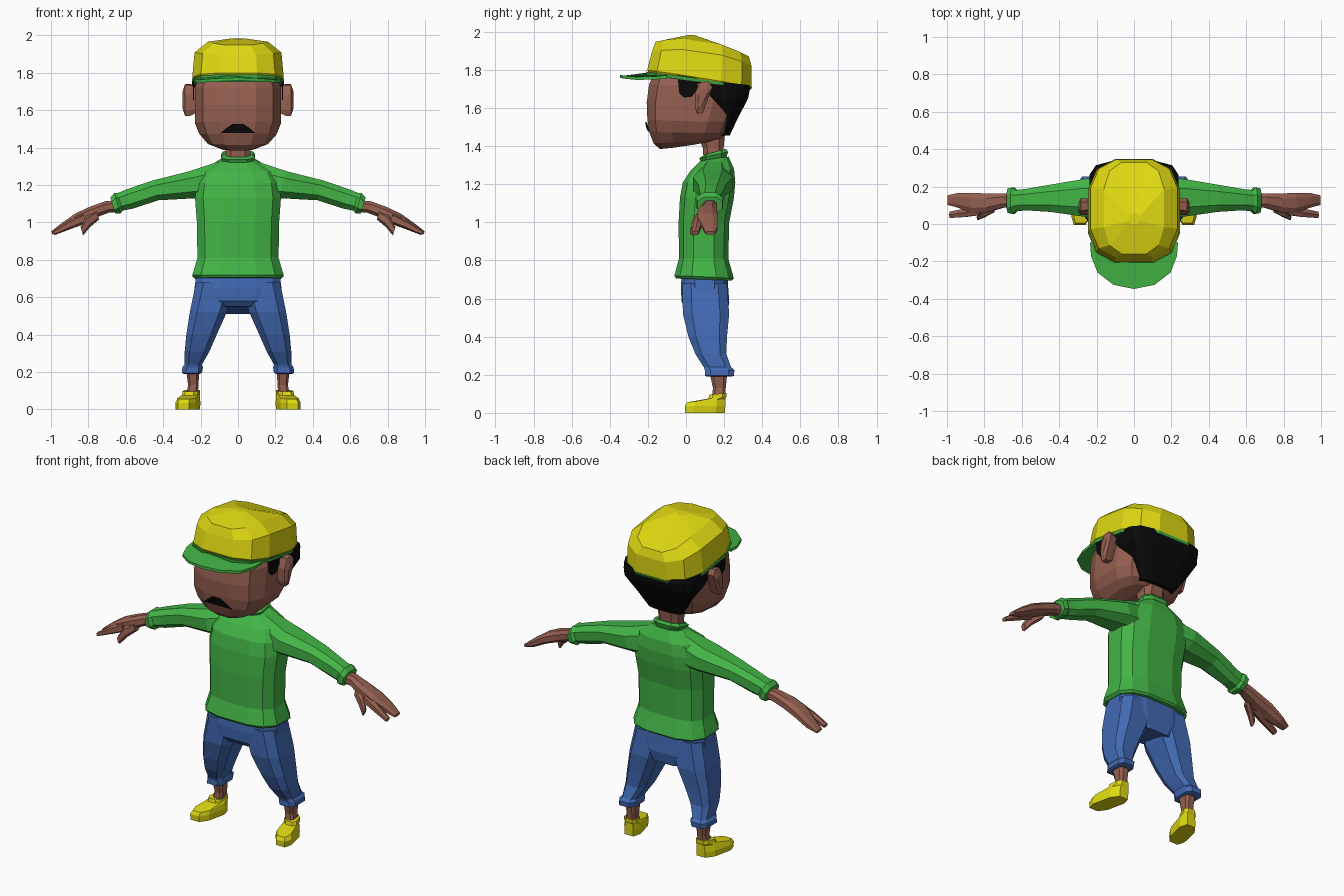
import bpy, bmesh, math


def material(name, rgb):
    m = bpy.data.materials.new(name)
    m.diffuse_color = (*rgb, 1)
    return m


YELLOW = material("cap_yellow", (0.74, 0.69, 0.006))
GREEN = material("shirt_green", (0.055, 0.46, 0.06))
BLUE = material("denim_blue", (0.055, 0.145, 0.46))
SKIN = material("brown_skin", (0.30, 0.115, 0.08))
BLACK = material("hair_black", (0.003, 0.003, 0.003))


def oval(n, p):
    """Unit rounded-square outline with flat sides facing the axes."""
    pts = []
    for i in range(n):
        a = 2 * math.pi * (i + 0.5) / n
        c, s = math.cos(a), math.sin(a)
        pts.append((math.copysign(abs(c) ** (2 / p), c),
                    math.copysign(abs(s) ** (2 / p), s)))
    return pts


def level(y0, y1, hw, zf, zm=None, zb=None, cx=0, shear=0, n=12, p=3):
    """Near-horizontal ring; heights given at its front, middle and back."""
    zm = zf if zm is None else zm
    zb = zm if zb is None else zb
    cy, ry = (y0 + y1) / 2, (y1 - y0) / 2
    ring = []
    for u, v in oval(n, p):
        z = zm + (zb - zf) / 2 * v + ((zf + zb) / 2 - zm) * v * v
        ring.append((cx + hw * u + shear * ry * v, cy + ry * v, z))
    return ring


def upright(x, y0, y1, z0, z1, lean=0.3, n=8, p=2.5):
    """Ring across a limb that runs outwards along x."""
    cy, cz, ry, rz = (y0 + y1) / 2, (z0 + z1) / 2, (y1 - y0) / 2, (z1 - z0) / 2
    return [(x + lean * rz * v, cy + ry * u, cz + rz * v) for u, v in oval(n, p)]


def loft(name, rings, mat, mirror=False):
    bm = bmesh.new()
    rows = [[bm.verts.new(c) for c in r] for r in rings]
    n = len(rows[0])
    for a, b in zip(rows, rows[1:]):
        for i in range(n):
            j = (i + 1) % n
            bm.faces.new((a[i], a[j], b[j], b[i]))
    bm.faces.new(rows[0])
    bm.faces.new(rows[-1])
    bmesh.ops.recalc_face_normals(bm, faces=bm.faces)
    me = bpy.data.meshes.new(name)
    bm.to_mesh(me)
    bm.free()
    me.materials.append(mat)
    ob = bpy.data.objects.new(name, me)
    bpy.context.collection.objects.link(ob)
    if mirror:
        ob.modifiers.new("Mirror", "MIRROR").use_mirror_merge = False
    return ob


# Shirt body, with a flared hem and sloping shoulders
loft("shirt_body", [
    level(-0.055, 0.245, 0.235, 0.705, 0.70, 0.695),
    level(-0.065, 0.255, 0.25, 0.72, 0.715, 0.705),
    level(-0.04, 0.225, 0.222, 0.81),
    level(-0.042, 0.23, 0.225, 1.0),
    level(-0.035, 0.255, 0.235, 1.13),
    level(-0.02, 0.262, 0.225, 1.21),
    level(0.02, 0.255, 0.19, 1.27, 1.28, 1.28),
    level(0.07, 0.225, 0.095, 1.32, 1.335, 1.345)], GREEN)

# Collar and neck
loft("collar", [
    level(0.08, 0.215, 0.08, 1.31, 1.325, 1.34, n=8),
    level(0.065, 0.225, 0.097, 1.335, 1.355, 1.37, n=8),
    level(0.08, 0.215, 0.085, 1.345, 1.37, 1.385, n=8)], GREEN)
loft("neck", [level(0.09, 0.205, 0.072, 1.32, n=8),
              level(0.085, 0.20, 0.07, 1.39, n=8),
              level(0.05, 0.21, 0.08, 1.48, n=8)], SKIN)

# Sleeves with flared cuffs
loft("sleeve", [upright(*r) for r in (
    (0.08, 0.07, 0.23, 1.12, 1.33),
    (0.24, 0.03, 0.25, 1.125, 1.278),
    (0.44, 0.06, 0.215, 1.115, 1.228),
    (0.58, 0.07, 0.19, 1.07, 1.18),
    (0.63, 0.065, 0.185, 1.06, 1.16),
    (0.645, 0.05, 0.20, 1.045, 1.16),
    (0.67, 0.055, 0.195, 1.045, 1.135))], GREEN, True)

# Hands: palm with joined fingers, separate index finger and thumb
loft("hand", [upright(*r) for r in (
    (0.64, 0.085, 0.165, 1.055, 1.12),
    (0.70, 0.085, 0.165, 1.05, 1.115),
    (0.78, 0.06, 0.165, 1.02, 1.087),
    (0.86, 0.055, 0.17, 0.99, 1.05),
    (0.94, 0.085, 0.168, 0.95, 0.995),
    (0.995, 0.10, 0.155, 0.935, 0.953))], SKIN, True)
loft("index_finger", [upright(*r, n=6) for r in (
    (0.82, 0.045, 0.11, 0.995, 1.05),
    (0.90, 0.035, 0.085, 0.965, 1.01),
    (0.985, 0.03, 0.068, 0.932, 0.955))], SKIN, True)
loft("thumb", [upright(*r, n=6) for r in (
    (0.75, 0.06, 0.115, 1.015, 1.065),
    (0.80, 0.035, 0.08, 0.975, 1.035),
    (0.835, 0.02, 0.052, 0.93, 0.975))], SKIN, True)

# Trousers: hips and two bent legs with cuffs
loft("hips", [level(-0.025, 0.22, 0.225, 0.74),
              level(-0.03, 0.225, 0.238, 0.65),
              level(-0.025, 0.23, 0.225, 0.58),
              level(0.0, 0.215, 0.15, 0.55, 0.54, 0.51)], BLUE)


def leg_ring(z, x0, x1, y0, y1):
    return level(y0, y1, (x1 - x0) / 2, z, cx=(x0 + x1) / 2, n=8, p=3.5)


loft("trouser_leg", [leg_ring(*r) for r in (
    (0.68, 0.01, 0.23, -0.025, 0.22),
    (0.52, 0.055, 0.262, -0.022, 0.232),
    (0.40, 0.11, 0.28, 0.008, 0.22),
    (0.31, 0.15, 0.288, 0.045, 0.215),
    (0.24, 0.19, 0.288, 0.09, 0.24),
    (0.225, 0.185, 0.30, 0.095, 0.258),
    (0.195, 0.19, 0.302, 0.095, 0.255),
    (0.19, 0.205, 0.29, 0.11, 0.24))], BLUE, True)

# Ankles and shoes, toes turned out
loft("ankle", [leg_ring(0.05, 0.215, 0.285, 0.13, 0.205),
               leg_ring(0.13, 0.21, 0.268, 0.14, 0.21),
               leg_ring(0.22, 0.205, 0.28, 0.12, 0.22)], SKIN, True)
loft("shoe", [level(y0, y1, hw, z, zm, zb, cx, -0.22, 8) for y0, y1, hw, z, zm, zb, cx in (
    (-0.01, 0.21, 0.055, 0.0, 0.0, 0.0, 0.268),
    (-0.012, 0.212, 0.057, 0.035, 0.035, 0.035, 0.268),
    (0.0, 0.213, 0.05, 0.055, 0.065, 0.075, 0.264),
    (0.115, 0.215, 0.045, 0.075, 0.08, 0.085, 0.252),
    (0.12, 0.216, 0.043, 0.095, 0.10, 0.105, 0.250))], YELLOW, True)

# Head with a wide jaw
loft("head", [
    level(-0.14, 0.13, 0.095, 1.385, 1.40, 1.425),
    level(-0.175, 0.19, 0.165, 1.415, 1.425, 1.445),
    level(-0.198, 0.225, 0.21, 1.475, 1.47, 1.47),
    level(-0.208, 0.25, 0.235, 1.54, 1.53, 1.53),
    level(-0.212, 0.29, 0.236, 1.63),
    level(-0.20, 0.31, 0.236, 1.72),
    level(-0.17, 0.30, 0.21, 1.80)], SKIN)

# Hair at the back, sideburns and moustache
loft("hair_back", [
    level(0.14, 0.23, 0.12, 1.455),
    level(0.13, 0.275, 0.185, 1.55),
    level(0.085, 0.328, 0.238, 1.65, p=4),
    level(0.03, 0.338, 0.243, 1.70, p=4),
    level(-0.02, 0.335, 0.243, 1.755, 1.74, 1.72, p=4)], BLACK)
loft("sideburn", [[(x, -0.045, 1.77), (x, -0.035, 1.68), (x, -0.01, 1.655),
                   (x, 0.03, 1.66), (x, 0.06, 1.70), (x, 0.06, 1.77)]
                  for x in (0.234, 0.241)], BLACK, True)
loft("moustache", [[(x * 0.093, y + (0.008 if abs(x) == 1 else 0) + (1.53 - z) * 0.1, z)
                    for x, z in ((-1, 1.478), (-0.7, 1.502), (-0.3, 1.527),
                                 (0.3, 1.527), (0.7, 1.502), (1, 1.478))]
                   for y in (-0.2135, -0.205)], BLACK)

# Ears, leaning back at the top
loft("ear", [[(x, 0.085 + sy * y + 0.15 * (z - 1.65), 1.655 + s * (z - 1.655))
              for y, z in ((-0.03, 1.60), (-0.015, 1.57), (0.015, 1.575), (0.03, 1.64),
                           (0.045, 1.71), (0.02, 1.74), (-0.025, 1.735), (-0.042, 1.68))]
             for x, sy, s in ((0.22, 0.8, 0.8), (0.255, 0.95, 1.0),
                              (0.283, 1.0, 1.0), (0.296, 0.5, 0.55))], SKIN, True)

# Cap crown, sloping down to the back
loft("cap_crown", [
    level(-0.205, 0.345, 0.243, 1.79, 1.75, 1.705),
    level(-0.21, 0.35, 0.25, 1.80, 1.76, 1.71),
    level(-0.185, 0.35, 0.238, 1.895, 1.90, 1.82),
    level(-0.165, 0.335, 0.165, 1.947, 1.958, 1.868),
    level(0.0, 0.06, 0.03, 1.98, 1.985, 1.977)], YELLOW)

# Cap band and visor
loft("cap_band", [
    level(-0.212, 0.347, 0.249, 1.772, 1.738, 1.695),
    level(-0.216, 0.353, 0.253, 1.792, 1.753, 1.708)], GREEN)
outline = [(-0.235, -0.10), (-0.23, -0.17), (-0.195, -0.26), (-0.11, -0.325), (0, -0.347),
           (0.11, -0.325), (0.195, -0.26), (0.23, -0.17), (0.235, -0.10), (0, -0.10)]
loft("cap_visor", [[(x, y, 1.807 + 0.10 * (y + 0.1) - 0.5 * x * x + dz) for x, y in outline]
                   for dz in (-0.024, -0.008)], GREEN)
